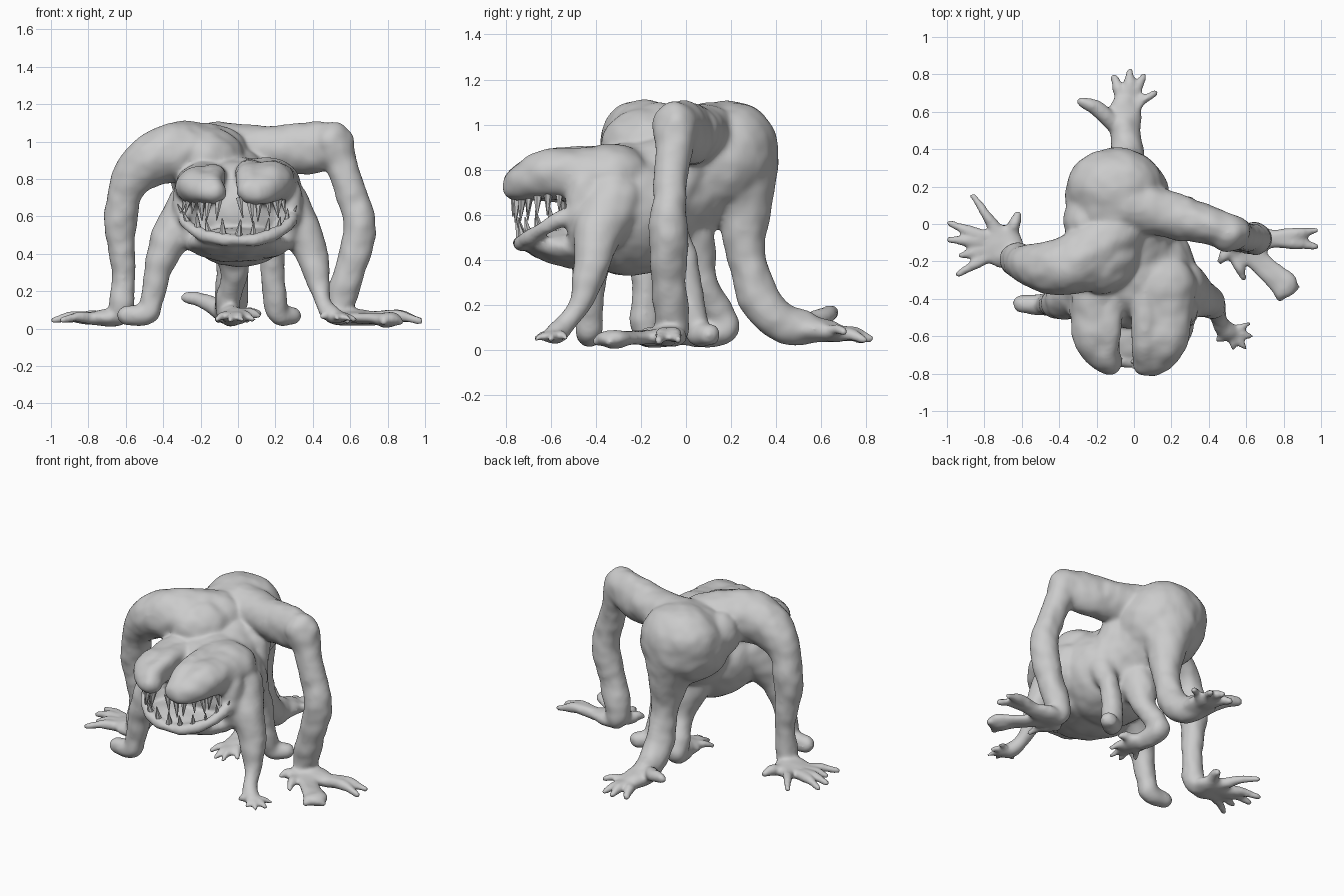
import bpy, bmesh, math, random
from mathutils import Vector, Matrix

random.seed(4)


def unit_ball(level):
    bm = bmesh.new()
    bmesh.ops.create_icosphere(bm, subdivisions=level, radius=1)
    data = ([v.co.copy() for v in bm.verts], [[v.index for v in f.verts] for f in bm.faces])
    bm.free()
    return data


COARSE, MEDIUM, FINE = unit_ball(2), unit_ball(3), unit_ball(4)
verts, faces = [], []


def blob(c, r, tilt=0.0):
    """Ellipsoid of flesh, optionally tilted about x."""
    ball = COARSE if max(r) < 0.035 else MEDIUM if max(r) < 0.17 else FINE
    rot = Matrix.Rotation(tilt, 3, 'X')
    base, c = len(verts), Vector(c)
    verts.extend(c + rot @ Vector((v.x * r[0], v.y * r[1], v.z * r[2])) for v in ball[0])
    faces.extend([i + base for i in f] for f in ball[1])


def chain(pts, s=(1, 1, 1)):
    """Smooth limb through (x, y, z, radius) points."""
    p = [Vector(q) for q in pts]
    p = [2 * p[0] - p[1]] + p + [2 * p[-1] - p[-2]]
    for i in range(1, len(p) - 2):
        a, b, c, d = p[i - 1:i + 3]
        n = max(2, math.ceil((c.xyz - b.xyz).length / (0.28 * min(b.w, c.w))))
        for k in range(n + 1):
            t = k / n
            q = 0.5 * (2 * b + (c - a) * t + (2 * a - 5 * b + 4 * c - d) * t ** 2
                       + (3 * b - a - 3 * c + d) * t ** 3)
            blob(q.xyz, [q.w * e for e in s])


def fingers(root, spread, tips, r):
    """Tapered fingers fanning from a palm; spread moves each root to its tip."""
    root = Vector(root)
    for tip in tips:
        tip = Vector(tip)
        start = root.lerp(tip, spread)
        mid = start.lerp(tip, 0.5) + Vector((0, 0, r * 0.5))
        chain([(*root, r * 1.4), (*start, r * 1.2), (*mid, r), (*tip, r * 0.65)])


# torso, rear hump and left shoulder mass
blob((-0.09, 0.13, 0.84), (0.28, 0.275, 0.25))
blob((-0.1, 0.19, 0.9), (0.26, 0.215, 0.205))
blob((-0.17, -0.14, 0.92), (0.2, 0.23, 0.155))
blob((-0.26, 0.02, 0.88), (0.12, 0.16, 0.15))
blob((0, -0.25, 0.62), (0.33, 0.31, 0.29))
chain([(-0.08, 0.1, 0.8, 0.23), (-0.03, -0.05, 0.72, 0.24), (0, -0.2, 0.65, 0.26)])

# hind limb with hand
chain([(-0.07, 0.2, 0.8, 0.2), (-0.05, 0.25, 0.62, 0.125), (-0.03, 0.265, 0.42, 0.085),
       (-0.03, 0.33, 0.22, 0.09), (-0.04, 0.43, 0.12, 0.085), (-0.05, 0.52, 0.1, 0.075)])
blob((-0.05, 0.57, 0.09), (0.1, 0.12, 0.055))
fingers((-0.04, 0.6, 0.08), 0.35, [(-0.105, 0.785, 0.045), (-0.02, 0.815, 0.05),
                                  (0.05, 0.79, 0.045), (0.11, 0.7, 0.08)], 0.029)
chain([(-0.1, 0.53, 0.1, 0.05), (-0.2, 0.62, 0.15, 0.04), (-0.275, 0.655, 0.165, 0.03)])

# left arm with hand
chain([(-0.1, -0.05, 0.93, 0.15), (-0.3, -0.2, 0.945, 0.165), (-0.46, -0.23, 0.9, 0.14),
       (-0.59, -0.21, 0.76, 0.1), (-0.63, -0.19, 0.53, 0.085), (-0.612, -0.18, 0.3, 0.062),
       (-0.62, -0.18, 0.13, 0.067), (-0.63, -0.17, 0.08, 0.06)])
blob((-0.7, -0.12, 0.06), (0.11, 0.115, 0.045))
fingers((-0.68, -0.11, 0.06), 0.35, [(-0.86, 0.15, 0.06), (-0.985, 0.005, 0.045),
        (-0.985, -0.085, 0.045), (-0.93, -0.17, 0.045), (-0.94, -0.27, 0.045),
        (-0.62, 0.055, 0.06)], 0.028)

# right arm with hand
chain([(-0.02, 0.1, 0.95, 0.15), (0.12, 0.07, 0.96, 0.13), (0.26, 0.03, 0.965, 0.12)])
chain([(0.2, 0.05, 0.955, 0.135), (0.37, 0.0, 0.965, 0.14), (0.5, -0.04, 0.985, 0.12)], (1, 0.75, 1))
chain([(0.5, -0.045, 1.0, 0.105), (0.565, -0.06, 0.84, 0.083), (0.62, -0.07, 0.68, 0.083),
       (0.65, -0.08, 0.53, 0.09), (0.605, -0.08, 0.34, 0.085), (0.55, -0.065, 0.15, 0.08),
       (0.55, -0.06, 0.09, 0.075)], (1, 0.95, 1))
blob((0.62, -0.08, 0.06), (0.14, 0.085, 0.048))
fingers((0.66, -0.08, 0.06), 0.2, [(0.975, -0.035, 0.045), (0.975, -0.12, 0.04)], 0.034)
chain([(0.58, -0.1, 0.06, 0.07), (0.7, -0.23, 0.055, 0.065), (0.8, -0.32, 0.05, 0.075)], (1, 1, 0.5))
fingers((0.78, -0.3, 0.045), 0.3, [(0.78, -0.4, 0.035), (0.87, -0.34, 0.035)], 0.03)
fingers((0.52, -0.12, 0.06), 0.3, [(0.585, -0.29, 0.04), (0.46, -0.2, 0.06)], 0.03)

# left front stump leg
chain([(-0.22, -0.33, 0.65, 0.16), (-0.35, -0.4, 0.5, 0.11), (-0.425, -0.425, 0.33, 0.077),
       (-0.455, -0.43, 0.16, 0.062), (-0.49, -0.43, 0.08, 0.057), (-0.595, -0.425, 0.07, 0.054)])

# right front leg with small hand
chain([(0.22, -0.33, 0.65, 0.16), (0.335, -0.39, 0.52, 0.11), (0.405, -0.42, 0.37, 0.08),
       (0.435, -0.46, 0.22, 0.056), (0.46, -0.53, 0.12, 0.046), (0.51, -0.58, 0.07, 0.045)])
fingers((0.52, -0.58, 0.065), 0.3, [(0.615, -0.53, 0.05), (0.625, -0.6, 0.045), (0.6, -0.67, 0.045),
                                   (0.53, -0.67, 0.05), (0.45, -0.62, 0.06)], 0.022)

# right inner stump leg and skin web above it
chain([(0.1, 0.02, 0.85, 0.11), (0.17, -0.1, 0.6, 0.1), (0.185, -0.02, 0.42, 0.067),
       (0.19, 0.02, 0.22, 0.062), (0.215, 0.05, 0.085, 0.062), (0.285, 0.1, 0.065, 0.053)])

# central arm with hand turned forward
chain([(-0.03, 0.0, 0.5, 0.13), (-0.02, 0.07, 0.31, 0.072), (-0.05, 0.14, 0.17, 0.065),
       (-0.05, 0.17, 0.085, 0.062), (-0.03, 0.05, 0.065, 0.06)])
blob((-0.02, 0.0, 0.065), (0.08, 0.09, 0.045))
fingers((-0.02, 0.02, 0.065), 0.3, [(-0.11, -0.12, 0.05), (-0.04, -0.18, 0.045), (0.02, -0.19, 0.045),
                                   (0.08, -0.12, 0.05), (0.11, 0.0, 0.07)], 0.027)

# split upper jaw lobes, each an outer bulge and an inner wall along the split
chain([(-0.17, -0.32, 0.76, 0.15), (-0.2, -0.48, 0.76, 0.125), (-0.2, -0.6, 0.76, 0.115),
       (-0.17, -0.69, 0.74, 0.085), (-0.14, -0.73, 0.725, 0.065)], (1.08, 1, 0.9))
chain([(-0.13, -0.36, 0.8, 0.075), (-0.135, -0.55, 0.81, 0.07), (-0.145, -0.68, 0.78, 0.065),
       (-0.125, -0.74, 0.73, 0.06)])
chain([(0.15, -0.32, 0.77, 0.16), (0.165, -0.48, 0.775, 0.135), (0.155, -0.6, 0.78, 0.128),
       (0.125, -0.69, 0.75, 0.1), (0.09, -0.745, 0.725, 0.07)], (1.12, 1, 0.9))
chain([(0.06, -0.36, 0.82, 0.08), (0.06, -0.55, 0.83, 0.075), (0.065, -0.68, 0.79, 0.075),
       (0.06, -0.75, 0.735, 0.065)])
blob((-0.03, -0.32, 0.79), (0.17, 0.14, 0.11))


def lip(a):
    return Vector((0.3 * math.sin(a), -0.49 - 0.25 * math.cos(a), 0.62 - 0.15 * math.cos(a)))


# lower jaw: floor, lip and cheeks
blob((0, -0.48, 0.45), (0.28, 0.25, 0.085), -0.12)
chain([(*lip(math.radians(a)), 0.034) for a in range(-90, 91, 30)])
for side in (-1, 1):
    chain([(side * 0.27, -0.45, 0.72, 0.075), (side * 0.285, -0.47, 0.62, 0.062),
           (side * 0.25, -0.45, 0.5, 0.08)])

# fuse all flesh into one smooth, slightly lumpy skin
mesh = bpy.data.meshes.new("creature_body")
mesh.from_pydata(verts, [], faces)
body = bpy.data.objects.new("creature_body", mesh)
bpy.context.collection.objects.link(body)
skin = body.modifiers.new("fuse", 'REMESH')
skin.mode, skin.voxel_size, skin.use_smooth_shade = 'VOXEL', 0.012, True
soften = body.modifiers.new("soften", 'SMOOTH')
soften.factor, soften.iterations = 0.5, 14
lumps = bpy.data.textures.new("flesh_lumps", 'CLOUDS')
lumps.noise_scale, lumps.noise_depth = 0.14, 1
folds = body.modifiers.new("folds", 'DISPLACE')
folds.texture, folds.strength, folds.mid_level = lumps, 0.022, 0.45


def tooth(bm, base, tip, r):
    """Six-sided fang from base to tip."""
    d = tip - base
    m = Matrix.Translation((base + tip) / 2) @ d.to_track_quat('Z', 'Y').to_matrix().to_4x4()
    bmesh.ops.create_cone(bm, cap_ends=True, segments=6, radius1=r, radius2=r * 0.12,
                          depth=d.length, matrix=m)


# teeth rows
for name, count in (("upper_teeth", 14), ("lower_teeth", 11)):
    bm = bmesh.new()
    for i in range(count):
        a = math.radians(-80 + 160 * i / (count - 1))
        size = (0.35 + 0.65 * math.cos(a)) * random.uniform(0.6, 1.2)
        out = Vector((math.sin(a), -math.cos(a), 0))
        if name == "upper_teeth":
            base = Vector((-0.02, -0.52, 0.7)) + Vector((out.x * 0.26, out.y * 0.24, 0))
            tip = base + out * 0.01 + Vector((random.uniform(-.02, .02), 0, -0.05 - 0.08 * size))
            if -0.09 < base.x < 0.0:
                continue
        else:
            base = lip(a) - out * 0.01
            tip = base + out * 0.025 + Vector((random.uniform(-.02, .02), 0, 0.045 + 0.06 * size))
        tooth(bm, base, tip, 0.013 + 0.012 * size)
    mesh = bpy.data.meshes.new(name)
    bm.to_mesh(mesh)
    bm.free()
    bpy.context.collection.objects.link(bpy.data.objects.new(name, mesh))
